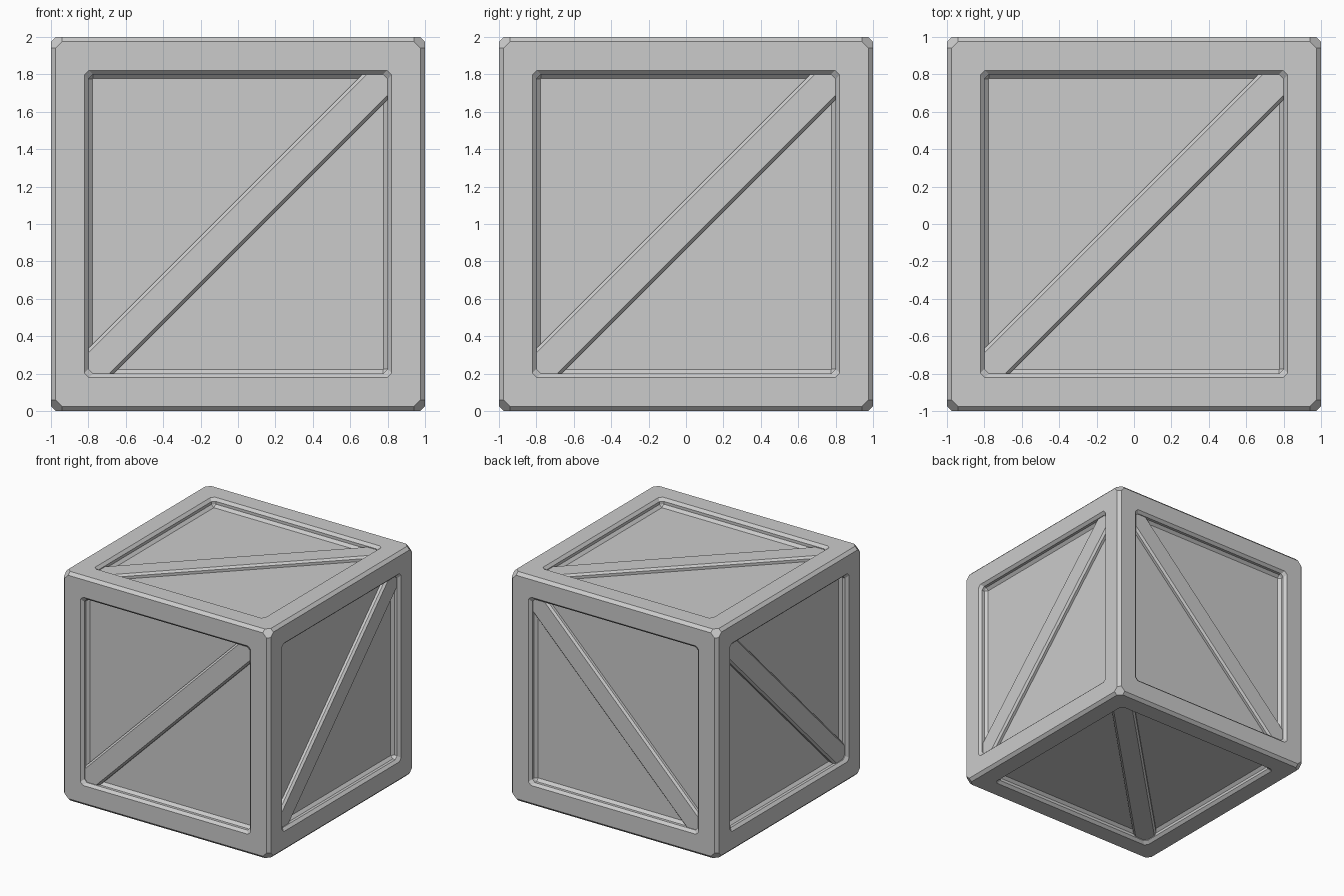
import bpy, bmesh
from itertools import product, permutations
from mathutils import Vector

if "Cube" in bpy.data.objects:
    bpy.data.objects.remove(bpy.data.objects["Cube"])

FACES = [(axis, side) for axis in range(3) for side in (-1, 1)]
NAMES = {(0, -1): "left", (0, 1): "right", (1, -1): "front",
         (1, 1): "back", (2, -1): "bottom", (2, 1): "top"}


def place(axis, side, u, v, depth):
    """Point on a cube face: u, v in the plane, depth below the surface."""
    p = [0, 0, 0]
    p[axis] = side * (1 - depth)
    p[(axis + 1) % 3] = u
    p[(axis + 2) % 3] = v
    return Vector(p) + Vector((0, 0, 1))


def octagon(h, c):
    k = h - c
    return [(h, -k), (h, k), (k, h), (-k, h), (-h, k), (-h, -k), (-k, -h), (k, -h)]


def finish(bm, name):
    bmesh.ops.recalc_face_normals(bm, faces=bm.faces)
    mesh = bpy.data.meshes.new(name)
    bm.to_mesh(mesh)
    bm.free()
    obj = bpy.data.objects.new(name, mesh)
    bpy.context.collection.objects.link(obj)


def hull(bm):
    bmesh.ops.convex_hull(bm, input=bm.verts)
    bmesh.ops.dissolve_limit(bm, angle_limit=0.01, verts=bm.verts, edges=bm.edges)


# Crate body: chamfered cube with cut corners
bm = bmesh.new()
for p in permutations((1, 0.975, 0.94)):
    for s in product((-1, 1), repeat=3):
        bm.verts.new((p[0] * s[0], p[1] * s[1], p[2] * s[2] + 1))
hull(bm)
big = [f for f in bm.faces if f.calc_area() > 1]
bmesh.ops.delete(bm, geom=big, context='FACES_ONLY')

# Six frames with bevelled recess and sunken panel (half size, corner cut, depth)
RINGS = [(0.975, 0.035, 0), (0.822, 0.025, 0), (0.80, 0.025, 0.023),
         (0.80, 0.025, 0.047), (0.777, 0, 0.07)]
for axis, side in FACES:
    loops = [[bm.verts.new(place(axis, side, u, v, d)) for u, v in octagon(h, c)]
             for h, c, d in RINGS]
    for a, b in zip(loops, loops[1:]):
        for i in range(8):
            j = (i + 1) % 8
            bm.faces.new((a[i], a[j], b[j], b[i]))
    bm.faces.new(loops[-1])
bmesh.ops.remove_doubles(bm, verts=bm.verts, dist=0.0005)
finish(bm, "crate_body")

# Diagonal braces: chamfered bar trimmed to the recess outline
TOP = 0.03
PROFILE = [(-0.095, 0.08), (-0.095, TOP + 0.017), (-0.078, TOP),
           (0.078, TOP), (0.095, TOP + 0.017), (0.095, 0.08)]
R = 0.5 ** 0.5
for axis, side in FACES:
    bm = bmesh.new()
    for along in (-1.4, 1.4):
        for w, d in PROFILE:
            bm.verts.new(place(axis, side, (along - w) * R, (along + w) * R, d))
    hull(bm)
    for u, v, limit in ((1, 0, 0.8), (0, 1, 0.8), (R, R, 1.575 * R)):
        for s in (-1, 1):
            co = place(axis, side, u * limit * s, v * limit * s, 0)
            no = place(axis, 0, u * s, v * s, 0) - Vector((0, 0, 1))
            bmesh.ops.bisect_plane(bm, geom=bm.verts[:] + bm.edges[:] + bm.faces[:],
                                   plane_co=co, plane_no=no, clear_outer=True)
    hull(bm)
    finish(bm, NAMES[axis, side] + "_brace")
